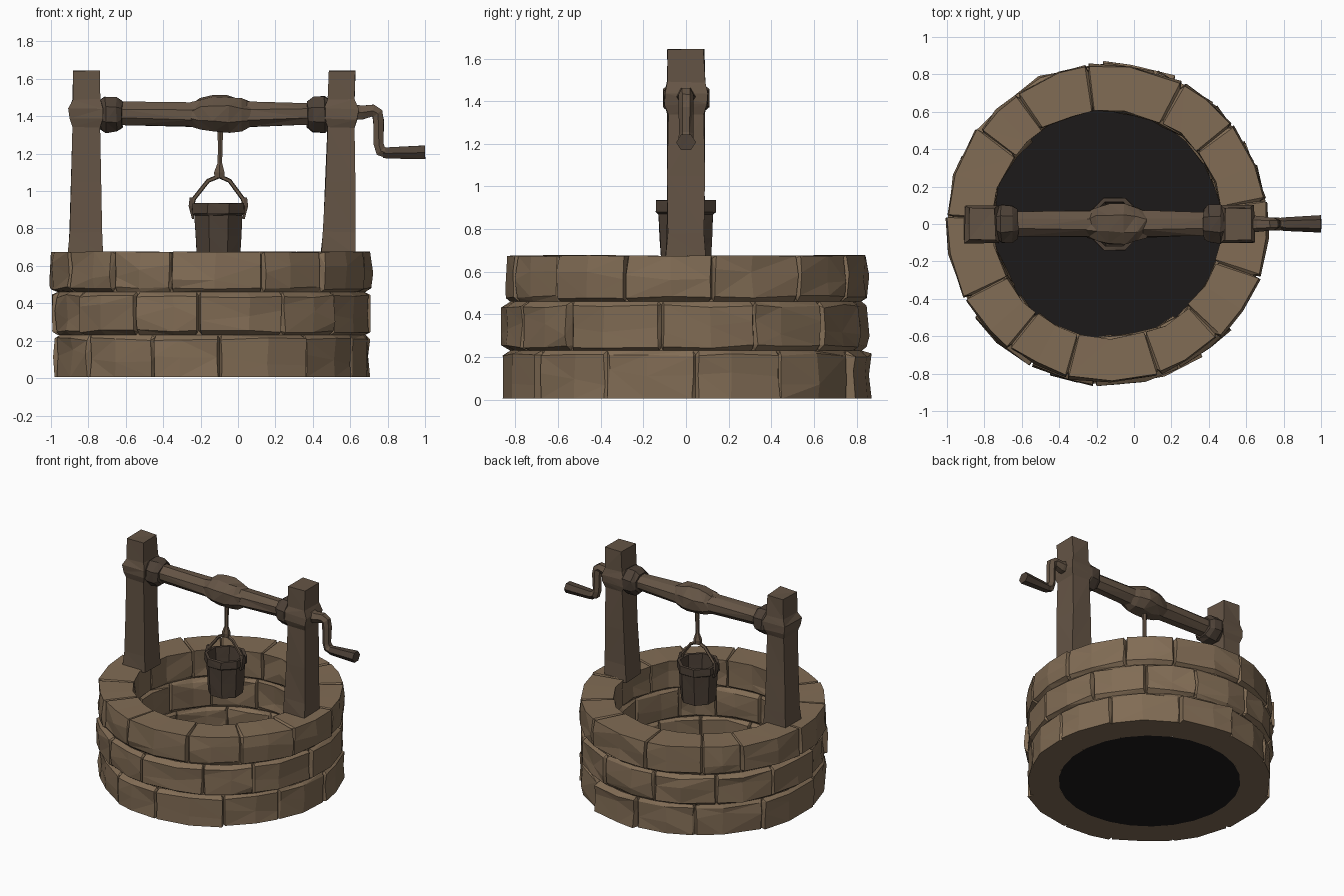
import bpy, bmesh, math, random
from mathutils import Vector

if "Cube" in bpy.data.objects:
    bpy.data.objects.remove(bpy.data.objects["Cube"])

random.seed(4)
CX = -0.14                                   # centre of the well in x


def material(name, rgb):
    m = bpy.data.materials.new(name)
    m.diffuse_color = (*rgb, 1)
    m.use_nodes = True
    m.node_tree.nodes["Principled BSDF"].inputs["Base Color"].default_value = m.diffuse_color
    return m


STONE = material("stone", (0.22, 0.15, 0.09))
WOOD = material("wood", (0.13, 0.09, 0.06))
DARKWOOD = material("dark_wood", (0.075, 0.053, 0.038))
WATER = material("dark_floor", (0.012, 0.010, 0.010))


def finish(name, bm, mat, normals=True):
    bmesh.ops.triangulate(bm, faces=bm.faces[:], quad_method='SHORT_EDGE')
    if normals:
        bmesh.ops.recalc_face_normals(bm, faces=bm.faces[:])
    me = bpy.data.meshes.new(name)
    bm.to_mesh(me)
    bm.free()
    me.materials.append(mat)
    ob = bpy.data.objects.new(name, me)
    bpy.context.collection.objects.link(ob)
    return ob


def tube(name, rings, n, mat, phase=0.0, jitter=0.0, axis=None):
    """Loft n-gon rings (x, z, y radius, other radius) along a path in the y=0 plane."""
    bm = bmesh.new()
    pts = [Vector((r[0], 0, r[1])) for r in rings]
    loops = []
    for i, (p, r) in enumerate(zip(pts, rings)):
        if axis:
            t = Vector(axis)
        else:
            a = (p - pts[i - 1]).normalized() if i else Vector()
            b = (pts[i + 1] - p).normalized() if i + 1 < len(pts) else Vector()
            t = (a + b).normalized()
        side = Vector((0, 1, 0))
        up = t.cross(side)
        loop = []
        for k in range(n):
            ang = phase + math.tau * k / n
            j = Vector([random.uniform(-jitter, jitter) for _ in range(3)])
            loop.append(bm.verts.new(p + side * r[2] * math.cos(ang) + up * r[3] * math.sin(ang) + j))
        loops.append(loop)
    for a, b in zip(loops, loops[1:]):
        for k in range(n):
            bm.faces.new((a[k], a[(k + 1) % n], b[(k + 1) % n], b[k]))
    bm.faces.new(loops[0][::-1])
    bm.faces.new(loops[-1])
    return finish(name, bm, mat)


# ---- stone wall: three courses of rough stones, edges sunk into shallow joints
R_OUT, R_IN, DEEP = 0.855, 0.615, 0.03


def jit(s):
    return random.uniform(-s, s)


def stone_column(z0, z1, top, bottom, joint, bulge):
    """Profile strips (r, z) of one stone at one angle."""
    e = 0.012
    ro, ri = R_OUT + bulge + jit(0.008), R_IN + jit(0.012)
    if joint:
        ro, ri = R_OUT - DEEP, R_IN + 0.02
    zm = (z0 + z1) / 2 + jit(0.05)
    lo = z0 + (0 if bottom else e + abs(jit(0.018)))
    hi = z1 - (0 if top else e + abs(jit(0.018)))
    zt = z1 - (0.015 if joint else abs(jit(0.006)))
    mid = 0 if joint else jit(0.014)
    outer = [(ro, lo), (ro + mid, zm), (ro - (0.006 if top else 0), zt if top else hi)]
    inner = [(ri, lo), (ri + mid, zm), (ri, zt if top else hi)]
    if not top:
        outer.append((R_OUT - DEEP, z1))
        inner.append((R_IN + 0.02, z1))
    if not bottom:
        outer.insert(0, (R_OUT - DEEP, z0))
        inner.insert(0, (R_IN + 0.02, z0))
    if top:
        return [outer + inner[::-1]]
    if bottom:
        return [inner[::-1] + outer]
    return [outer, inner[::-1]]


def course(name, z0, z1, count, start, top=False, bottom=False):
    bm = bmesh.new()
    step = math.tau / count
    cuts = [start + step * (i + jit(0.17)) for i in range(count)]
    cuts.append(cuts[0] + math.tau)
    for a0, a1 in zip(cuts, cuts[1:]):
        d, bulge, prev = 0.014, jit(0.012), None
        m = (a0 + a1) / 2 + jit(0.06)
        for ang, joint in ((a0, 1), (a0 + d, 0), (m, 0), (a1 - d, 0), (a1, 1)):
            skew = 0 if joint else 0.012
            strips = []
            for s in stone_column(z0, z1, top, bottom, joint, bulge):
                row = []
                for r, z in s:
                    a = ang + jit(skew) * 0.6
                    row.append(bm.verts.new((CX + r * math.cos(a), r * math.sin(a), z)))
                strips.append(row)
            if prev:
                for p, q in zip(prev, strips):
                    for k in range(len(p) - 1):
                        bm.faces.new((p[k], q[k], q[k + 1], p[k + 1]))
            prev = strips
    finish(name, bm, STONE, normals=False)


course("lower_stone_course", 0.005, 0.23, 12, 0.10, bottom=True)
course("middle_stone_course", 0.23, 0.46, 13, 0.32)
course("upper_stone_course", 0.46, 0.678, 13, 0.17, top=True)

# ---- dark floor of the well
bm = bmesh.new()
bmesh.ops.create_circle(bm, cap_ends=True, segments=26, radius=R_IN + 0.015)
bmesh.ops.translate(bm, vec=(CX, 0, 0.004), verts=bm.verts[:])
finish("well_floor", bm, WATER)

# ---- square posts with a swollen band where the axle passes
Q = math.sqrt(2)
for name, lo, hi, sgn in (("left_post", -0.815, -0.812, 1), ("right_post", 0.537, 0.557, -1)):
    rows = []
    for z, hx, hy in ((0.66, .093, .093), (0.78, .086, .088), (1.05, .079, .086), (1.34, .073, .086),
                      (1.385, .088, .099), (1.44, .092, .101), (1.49, .073, .087), (1.645, .070, .085)):
        x = lo + (hi - lo) * (z - 0.66)
        rows.append((x, z, hy * Q, hx * Q))
    tube(name, rows, 4, WOOD, math.pi / 4, 0.004, (0, 0, 1))

# ---- axle beam, its end collars and the rope coil
ZA = 1.41
PH = math.pi / 8


def along_x(name, rows, n, mat, jitter):
    tube(name, [(x, ZA + dz, r * 1.07, r) for x, dz, r in rows], n, mat, PH, jitter, (1, 0, 0))


along_x("axle_beam", [(-.76, .005, .070), (-.62, .005, .066), (-.24, 0, .070),
                      (.06, 0, .071), (.38, .003, .062), (.5, .003, .06)], 8, WOOD, 0.004)
for name, x, s in (("left_collar", -0.735, 1), ("right_collar", 0.487, -1)):
    along_x(name, [(x, 0, .085), (x + s * .025, 0, .104), (x + s * .085, 0, .102),
                   (x + s * .115, 0, .078)], 8, DARKWOOD, 0.005)
along_x("rope_coil", [(-.25, 0, .066), (-.20, 0, .092), (-.13, 0, .106), (-.05, 0, .104),
                      (.02, 0, .092), (.065, 0, .066)], 8, WOOD, 0.009)

# ---- hand crank
tube("crank_arm", [(.60, 1.425, .05, .05), (.66, 1.42, .042, .044), (.72, 1.43, .037, .036),
                   (.745, 1.415, .036, .036), (.752, 1.37, .034, .032), (.752, 1.25, .034, .030),
                   (.765, 1.215, .034, .034), (.80, 1.203, .03, .03)], 6, WOOD, 0, 0.002)
tube("crank_handle", [(.775, 1.203, .03, .03), (.80, 1.203, .036, .034), (1.0, 1.207, .046, .042)],
     6, DARKWOOD, 0, 0.002)

# ---- rope, bucket handle, bucket and lugs
XB = -0.105
tube("rope", [(-.095, 1.34, .02, .02), (-.095, 1.25, .014, .014), (-.097, 1.15, .014, .014),
              (-.10, 1.10, .028, .032), (-.10, 1.07, .026, .03)], 6, WOOD)
tube("bucket_handle", [(-.25, .91, .013, .012), (-.235, .96, .013, .012), (-.16, 1.055, .013, .012),
                       (-.10, 1.08, .015, .013), (-.045, 1.055, .013, .012), (.025, .96, .013, .012),
                       (.04, .91, .013, .012)], 5, WOOD)
tube("bucket", [(XB, z, r, r) for z, r in ((.65, .125), (.76, .133), (.87, .138), (.88, .152),
                                           (.935, .150), (.935, .128), (.85, .122), (.68, .108))],
     8, DARKWOOD, PH, 0.002, (0, 0, 1))
for name, s in (("left_lug", -1), ("right_lug", 1)):
    tube(name, [(XB + s * .135, .85, .02, .008), (XB + s * .147, .92, .03, .017),
                (XB + s * .145, .965, .015, .012)], 4, DARKWOOD, math.pi / 4, 0, (0, 0, 1))
